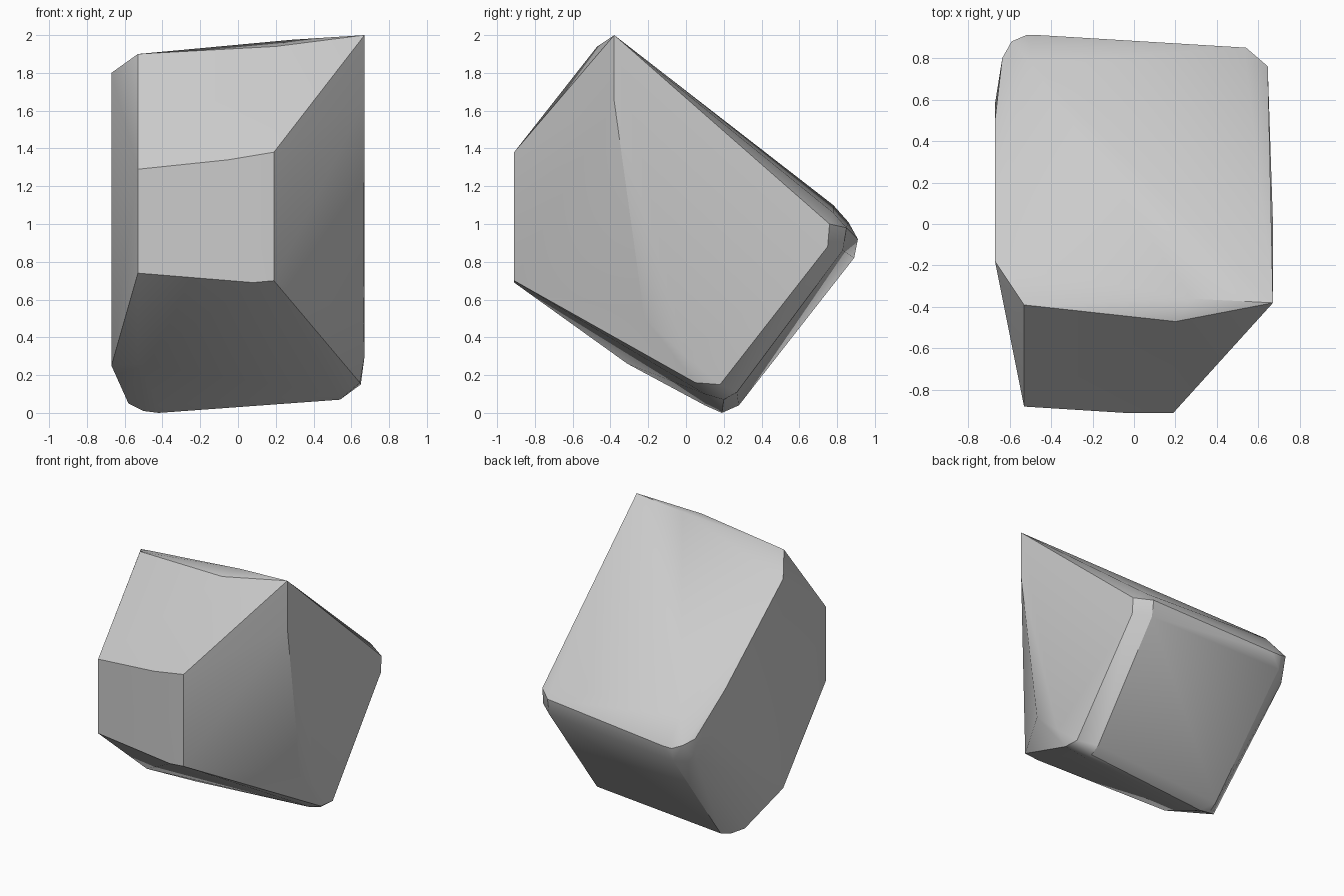
import bpy, bmesh, math

old = bpy.data.objects.get("Cube")
if old:
    bpy.data.objects.remove(old)

# Stone colour
stone = bpy.data.materials.new("light grey stone")
stone.use_nodes = True
grey = (0.6, 0.6, 0.6, 1)
stone.diffuse_color = grey
stone.node_tree.nodes["Principled BSDF"].inputs["Base Color"].default_value = grey

# Corner groups of the boulder
front_face = [(-.53, -.88, 1.29), (-.53, -.88, .74), (.08, -.91, .69),
              (.19, -.91, .7), (.19, -.91, 1.38), (-.05, -.91, 1.34)]
top_ridge = [(.67, -.38, 2), (.67, -.38, 1.65), (.2, -.47, 1.94),
             (-.53, -.39, 1.9), (-.53, -.31, 1.88), (.28, -.36, 1.975)]
left_face = [(-.67, -.18, 1.8), (-.67, -.18, .25), (-.67, .5, 1.24),
             (-.67, .58, 1.0), (-.635, .8, .98), (-.635, .78, .8)]
back_edge = [(-.59, .88, .95), (-.52, .91, .92), (-.45, .91, .92),
             (-.52, .89, .82), (-.5, .86, 1.01), (-.5, .78, 1.1),
             (.54, .85, .98), (.54, .83, .86), (.54, .78, 1.06)]
right_face = [(.645, .76, 1.0), (.645, .75, .88), (.65, .18, .15),
              (.645, .05, .16), (.665, -.22, .5), (.67, 0, .3)]
underside = [(-.53, -.31, .26), (-.58, .14, .05), (-.5, .19, .01),
             (-.42, .19, 0), (-.48, .28, .04), (-.42, .1, .04),
             (.54, .2, .07), (.54, .27, .11), (.52, .1, .1)]

# Wrap the corners in one solid
bm = bmesh.new()
for group in (front_face, top_ridge, left_face, back_edge, right_face, underside):
    for corner in group:
        bm.verts.new(corner)
hull = bmesh.ops.convex_hull(bm, input=bm.verts[:])
loose = {v for v in hull["geom_interior"] + hull["geom_unused"]
         if isinstance(v, bmesh.types.BMVert) and not v.link_faces}
bmesh.ops.delete(bm, geom=list(loose), context="VERTS")
bmesh.ops.dissolve_limit(bm, angle_limit=math.radians(2),
                         verts=bm.verts[:], edges=bm.edges[:])
bmesh.ops.recalc_face_normals(bm, faces=bm.faces[:])

mesh = bpy.data.meshes.new("boulder")
bm.to_mesh(mesh)
bm.free()
mesh.materials.append(stone)
boulder = bpy.data.objects.new("boulder", mesh)
bpy.context.collection.objects.link(boulder)

# Soft shading with the main edges kept crisp
bpy.ops.object.select_all(action="DESELECT")
boulder.select_set(True)
bpy.context.view_layer.objects.active = boulder
bpy.ops.object.shade_smooth_by_angle(angle=math.radians(30))
